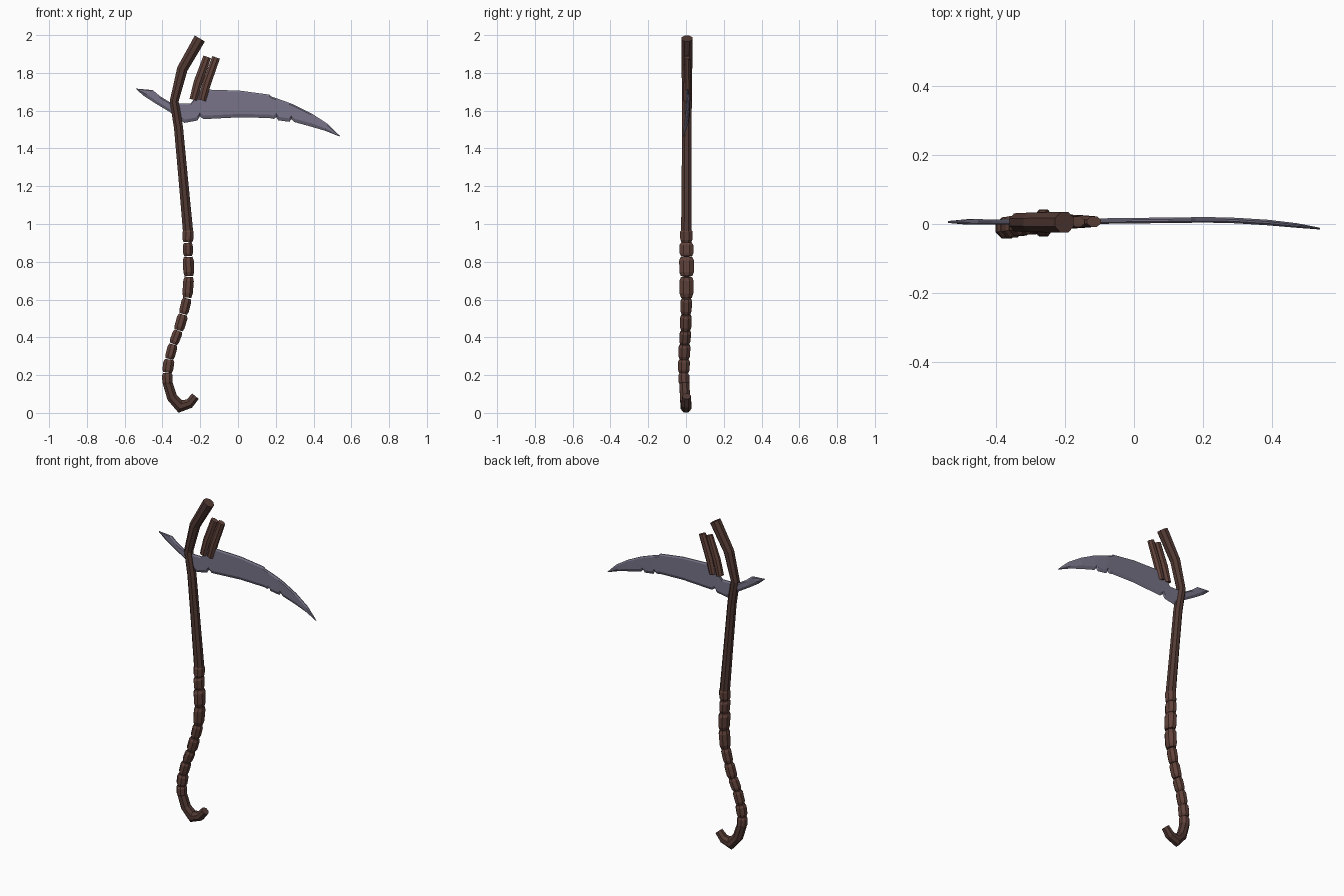
import bpy, math
from mathutils import Vector

def material(name, rgb):
    m = bpy.data.materials.new(name)
    m.diffuse_color = (*rgb, 1)
    return m

WOOD = material("dark_wood", (0.085, 0.042, 0.034))
WRAP = material("red_wood", (0.12, 0.055, 0.043))
STEEL = material("dull_steel", (0.19, 0.175, 0.25))

def make(name, verts, faces, mat):
    me = bpy.data.meshes.new(name)
    me.from_pydata(verts, [], faces)
    me.materials.append(mat)
    ob = bpy.data.objects.new(name, me)
    bpy.context.collection.objects.link(ob)
    return ob

def skin(rings):
    """Faces joining equal rings, capped at both ends."""
    n = rings and len(rings[0])
    verts = [v for r in rings for v in r]
    faces = [(i*n+k, i*n+(k+1) % n, (i+1)*n+(k+1) % n, (i+1)*n+k)
             for i in range(len(rings)-1) for k in range(n)]
    faces += [tuple(reversed(range(n))), tuple(range(len(verts)-n, len(verts)))]
    return verts, faces

def tube(name, path, mat, sides=8):
    """Mitred tube; path points are (x, y, z, radius in plane, radius in y)."""
    pts = [Vector(p[:3]) for p in path]
    flat = [Vector((p.x, 0, p.z)) for p in pts]
    rings = []
    for i, p in enumerate(pts):
        a = (flat[i]-flat[max(i-1, 0)]).normalized()
        b = (flat[min(i+1, len(pts)-1)]-flat[i]).normalized()
        t = (a+b).normalized()
        ref = b if b.length else a
        side = Vector((t.z, 0, -t.x)) / max(t.dot(ref), 0.6)
        rx, ry = (r/math.cos(math.pi/sides) for r in path[i][3:5])
        rings.append([p + side*rx*math.cos(w) + Vector((0, ry*math.sin(w), 0))
                      for w in ((k+0.5)*2*math.pi/sides for k in range(sides))])
    return make(name, *skin(rings), mat)

# Upper shaft, bent back at the top
tube("upper_shaft", [(-0.264, 0.002, 0.955, 0.027, 0.028), (-0.29, 0.003, 1.24, 0.025, 0.026),
                     (-0.315, 0.004, 1.51, 0.024, 0.025), (-0.338, 0.005, 1.65, 0.023, 0.026),
                     (-0.295, 0.005, 1.82, 0.028, 0.028), (-0.202, 0.005, 1.982, 0.031, 0.030)], WOOD)

# Knotted grip: a chain of barrel pieces between these joints
joints = [(-0.263, 0.002, 0.972), (-0.266, 0.002, 0.902), (-0.264, 0.003, 0.828),
          (-0.260, 0.003, 0.722), (-0.269, 0.002, 0.608), (-0.290, 0.0, 0.522),
          (-0.315, -0.002, 0.436), (-0.343, -0.007, 0.364), (-0.364, -0.01, 0.284),
          (-0.374, -0.012, 0.212), (-0.373, -0.010, 0.148)]
radii = [(0.029, 0.033), (0.026, 0.037), (0.029, 0.039), (0.028, 0.037), (0.026, 0.030),
         (0.028, 0.030), (0.026, 0.030), (0.026, 0.031), (0.029, 0.031), (0.028, 0.029)]
for i, (rx, ry) in enumerate(radii):
    a, b = Vector(joints[i]), Vector(joints[i+1])
    path = []
    for f, s in ((0.02, 0.78), (0.2, 1.0), (0.78, 0.98), (0.98, 0.78)):
        path.append((*a.lerp(b, f), rx*s, ry*s))
    tube(f"grip_knot_{i+1}", path, WRAP)

# Hooked end of the handle
tube("hook_end", [(-0.373, -0.009, 0.16, 0.026, 0.026), (-0.349, -0.005, 0.082, 0.027, 0.027),
                  (-0.306, 0.0, 0.034, 0.029, 0.028), (-0.258, 0.002, 0.049, 0.025, 0.026),
                  (-0.225, 0.003, 0.088, 0.022, 0.022)], WOOD)

# Two short prongs standing on the blade
for name, dx, dz in (("inner_prong", 0, 0), ("outer_prong", 0.047, -0.003)):
    tube(name, [(-0.237+dx, 0.007, 1.658+dz, 0.020, 0.020), (-0.212+dx, 0.007, 1.75+dz, 0.023, 0.019),
                (-0.163+dx, 0.007, 1.885+dz, 0.021, 0.015)], WRAP)

# Blade: columns of (top x, top z, bottom x, bottom z); notches are raised bottoms
columns = [(-0.54, 1.717, -0.535, 1.710), (-0.452, 1.709, -0.497, 1.677), (-0.413, 1.677, -0.43, 1.634),
           (-0.35, 1.638, -0.34, 1.58), (-0.25, 1.638, -0.285, 1.535), (-0.215, 1.685, -0.215, 1.548),
           (-0.20, 1.708, -0.202, 1.570), (-0.18, 1.712, -0.182, 1.555), (0.01, 1.706, 0.01, 1.565),
           (0.165, 1.685, 0.168, 1.561), (0.178, 1.674, 0.19, 1.556), (0.20, 1.667, 0.203, 1.566),
           (0.22, 1.66, 0.212, 1.549), (0.27, 1.642, 0.272, 1.541), (0.285, 1.636, 0.283, 1.555),
           (0.30, 1.63, 0.297, 1.540), (0.39, 1.585, 0.385, 1.516), (0.475, 1.53, 0.46, 1.494),
           (0.54, 1.466, 0.535, 1.464)]

def bend(x):
    """Sideways sweep of the blade."""
    return 0.006 + 0.006*min(max((x+0.3)/0.5, 0), 1) - 0.22*max(x-0.2, 0)**2

rings = []
for tx, tz, bx, bz in columns:
    top, bot = Vector((tx, bend(tx), tz)), Vector((bx, bend(bx), bz))
    d = (top-bot).length
    half = Vector((0, min(0.008, 0.002+d*0.12), 0))
    hi = top.lerp(bot, min(0.008/d, 0.3))
    lo = bot.lerp(top, min(0.018/d, 0.3))
    edge = half*0.35
    rings.append([top-edge, hi-half, lo-half, bot, lo+half, hi+half, top+edge])
make("blade", *skin(rings), STEEL)

# Make all normals point outward
import bmesh
for ob in bpy.context.collection.objects:
    bm = bmesh.new()
    bm.from_mesh(ob.data)
    bmesh.ops.recalc_face_normals(bm, faces=bm.faces)
    bm.to_mesh(ob.data)
    bm.free()
